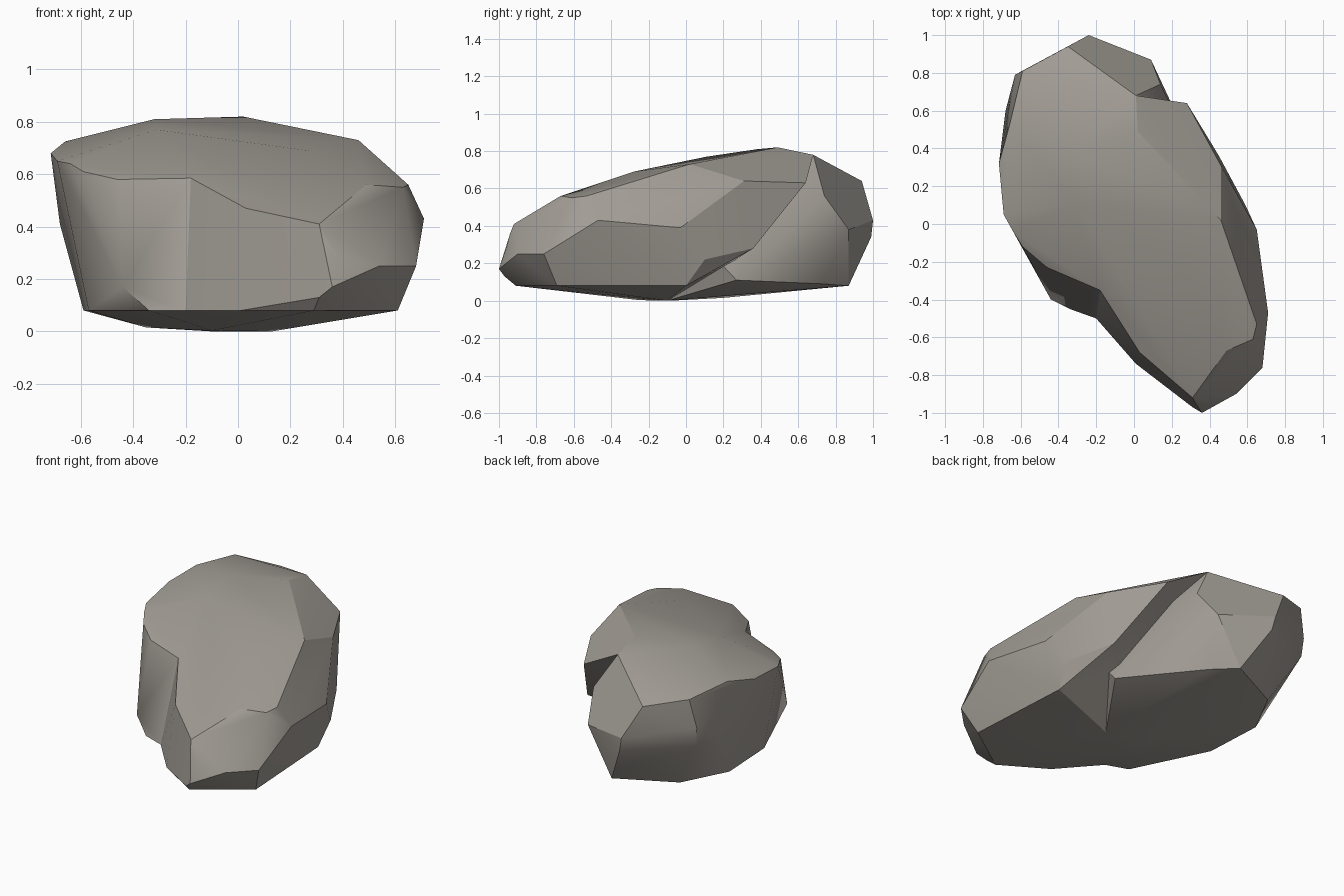
import bpy, bmesh, math

if "Cube" in bpy.data.objects:
    bpy.data.objects.remove(bpy.data.objects["Cube"])

stone = bpy.data.materials.new("warm grey stone")
stone.diffuse_color = (0.36, 0.335, 0.30, 1)
stone.use_nodes = True
stone.node_tree.nodes["Principled BSDF"].inputs["Base Color"].default_value = stone.diffuse_color


def hull(name, points):
    """Convex block of stone wrapped around its corner points."""
    bm = bmesh.new()
    for p in points:
        bm.verts.new(p)
    res = bmesh.ops.convex_hull(bm, input=bm.verts)
    loose = [g for g in res["geom_interior"] if isinstance(g, bmesh.types.BMVert)]
    bmesh.ops.delete(bm, geom=loose, context='VERTS')
    bmesh.ops.recalc_face_normals(bm, faces=bm.faces)
    me = bpy.data.meshes.new(name)
    bm.to_mesh(me)
    bm.free()
    me.materials.append(stone)
    ob = bpy.data.objects.new(name, me)
    bpy.context.collection.objects.link(ob)
    return ob


# corners along the seam, used by both blocks
seam = [(-.18, -.35, .585), (-.20, -.50, .08), (-.31, .11, .77), (.27, -.28, .69),
        (.02, .49, .82), (.01, .68, .78), (-.32, .38, .81),
        (-.10, -.25, .003), (.13, -.10, 0), (-.10, -.08, 0)]

# back left block
back = [(-.46, -.23, .58), (-.59, -.12, .61), (-.64, -.04, .64), (-.69, .05, .65),
        (-.715, .32, .68), (-.66, .52, .725), (-.59, .81, .70), (-.35, .94, .64),
        (-.63, .79, .52), (-.62, .78, .40), (-.68, .60, .41), (-.24, 1, .43),
        (-.22, .99, .34), (.09, .87, .38), (.14, .74, .56),
        (-.44, -.40, .17), (-.34, -.45, .08), (-.57, .02, .08), (-.59, .40, .08),
        (-.44, .69, .08), (-.08, .87, .08), (.04, .73, .09), (.15, .52, .22),
        (.37, .27, .11), (-.35, .20, .015)]

# front right block
front = [(.03, -.68, .47), (.31, -.92, .41), (.49, -.67, .56), (.63, -.61, .55),
         (.65, -.53, .56), (.46, .02, .73), (.65, -.03, .39), (.71, -.47, .43),
         (.68, -.76, .25), (.54, -.90, .25), (.39, -.96, .28), (.32, -.94, .36),
         (.36, -1, .17), (.31, -.97, .13), (.29, -.91, .08), (.61, -.69, .08),
         (.57, 0, .08), (.59, .10, .22), (.45, .36, .28), (.46, .31, .64),
         (.28, .64, .63), (.01, -.74, .08), (-.10, -.62, .08)]

rock = hull("rock", seam + back)
spur = hull("rock_front_spur", seam + front)

# fuse the two blocks into one rock
mod = rock.modifiers.new("fuse", 'BOOLEAN')
mod.operation = 'UNION'
mod.solver = 'EXACT'
mod.object = spur
bpy.context.view_layer.objects.active = rock
rock.select_set(True)
spur.select_set(False)
bpy.ops.object.modifier_apply(modifier=mod.name)
bpy.data.objects.remove(spur)

# clean slivers, then soften only the shallow creases
bm = bmesh.new()
bm.from_mesh(rock.data)
bmesh.ops.remove_doubles(bm, verts=bm.verts, dist=0.008)
bmesh.ops.dissolve_limit(bm, angle_limit=math.radians(3), verts=bm.verts, edges=bm.edges)
bm.to_mesh(rock.data)
bm.free()
bpy.ops.object.shade_smooth_by_angle(angle=math.radians(28))
